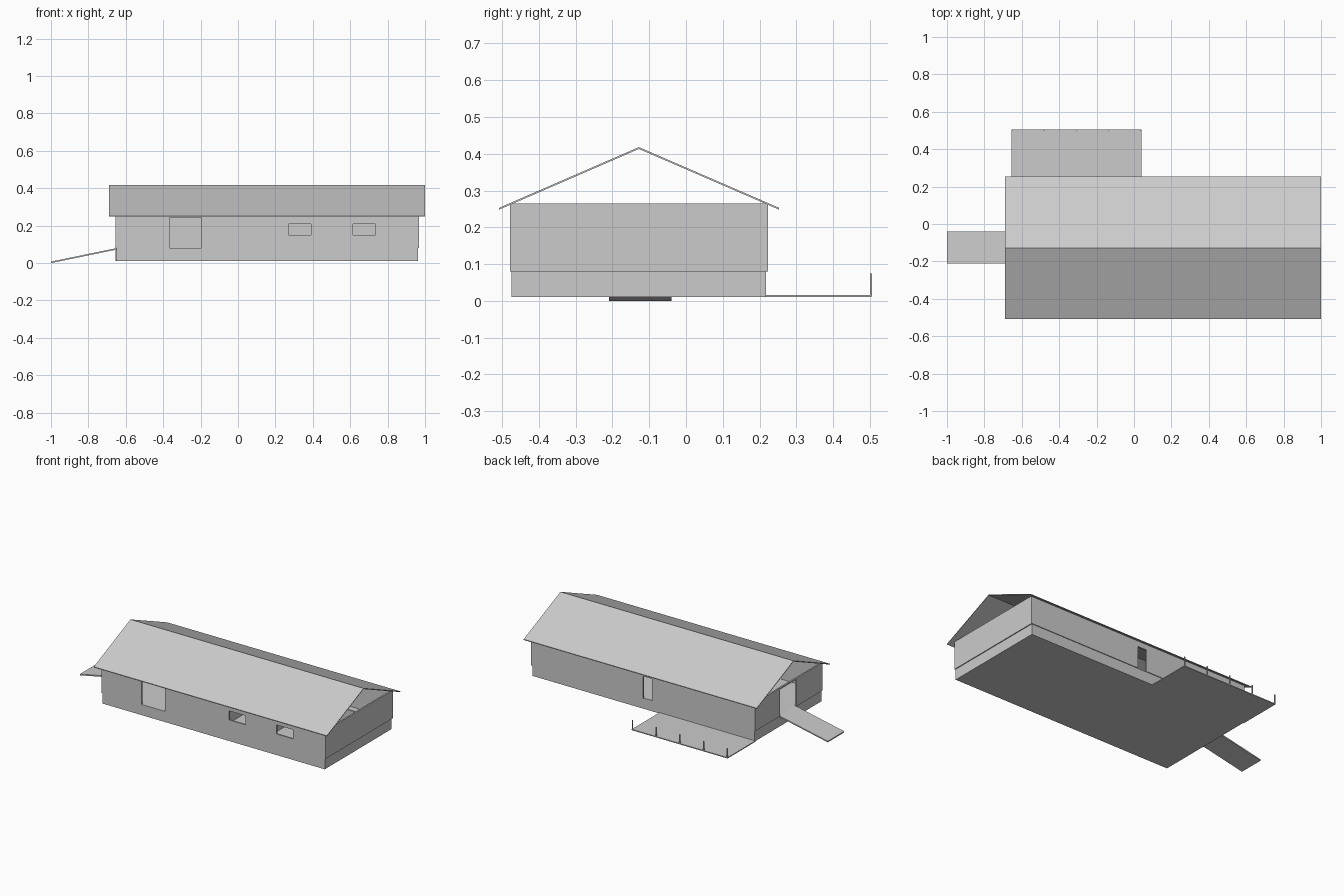
import bpy
import bmesh
from mathutils import Vector

if "Cube" in bpy.data.objects:
    bpy.data.objects.remove(bpy.data.objects["Cube"], do_unlink=True)

grey = bpy.data.materials.new("plain grey")
grey.use_nodes = True
colour = (0.6, 0.6, 0.6, 1)
grey.diffuse_color = colour
grey.node_tree.nodes["Principled BSDF"].inputs["Base Color"].default_value = colour


def finish(name, bm):
    bmesh.ops.recalc_face_normals(bm, faces=bm.faces)
    mesh = bpy.data.meshes.new(name)
    bm.to_mesh(mesh)
    bm.free()
    mesh.materials.append(grey)
    obj = bpy.data.objects.new(name, mesh)
    bpy.context.scene.collection.objects.link(obj)
    return obj


def box(name, x, y, z):
    """Box from (min, max) ranges on each axis."""
    bm = bmesh.new()
    bmesh.ops.create_cube(bm, size=1)
    ranges = (x, y, z)
    for v in bm.verts:
        v.co = Vector([(r[0] + r[1]) / 2 + c * (r[1] - r[0]) for r, c in zip(ranges, v.co)])
    return finish(name, bm)


def prism(name, profile, axis_range):
    """Closed profile in the y-z plane, extruded along x."""
    bm = bmesh.new()
    face = bm.faces.new([bm.verts.new((axis_range[0], y, z)) for y, z in profile])
    new = bmesh.ops.extrude_face_region(bm, geom=[face])["geom"]
    for v in new:
        if isinstance(v, bmesh.types.BMVert):
            v.co.x = axis_range[1]
    return finish(name, bm)


def cut(target, cutter):
    mod = target.modifiers.new("opening", "BOOLEAN")
    mod.operation = "DIFFERENCE"
    mod.solver = "EXACT"
    mod.object = cutter
    bpy.context.view_layer.objects.active = target
    bpy.ops.object.modifier_apply(modifier=mod.name)
    bpy.data.objects.remove(cutter, do_unlink=True)


FLOOR, EAVE = 0.08, 0.265

# Raised base and its floor
box("floor_base", (-0.65, 0.962), (-0.475, 0.218), (0.01, FLOOR))

# Hollow outer walls, open at the top
walls = box("outer_walls", (-0.655, 0.968), (-0.479, 0.223), (FLOOR, EAVE))
cut(walls, box("room_cutter", (-0.645, 0.958), (-0.469, 0.213), (0, 1)))

# Front opening, two front windows, back door and ramp entrance
front, back = (-0.55, -0.4), (0.15, 0.3)
openings = [
    ((-0.365, -0.195), front, (0, 0.245)),
    ((0.27, 0.39), front, (0.15, 0.21)),
    ((0.615, 0.735), front, (0.15, 0.21)),
    ((0.09, 0.155), back, (0, 0.225)),
    ((-0.7, -0.6), (-0.21, -0.04), (0, 0.255)),
]
for x, y, z in openings:
    cut(walls, box("opening_cutter", x, y, z))

# Inner partitions
rooms = (FLOOR, EAVE - 0.005)
box("long_partition", (0.2, 0.958), (-0.15, -0.14), rooms)
for i, x in enumerate((0.2, 0.5, 0.8)):
    box(f"front_partition_{i + 1}", (x, x + 0.01), (-0.469, -0.15), rooms)
box("back_partition", (0.5, 0.51), (-0.14, 0.213), rooms)

# Thin gable roof with open ends
ridge, left, right = (-0.128, 0.418), (-0.508, 0.253), (0.253, 0.253)
under = [(y, z - 0.005) for y, z in (right, ridge, left)]
prism("gable_roof", [left, ridge, right] + under, (-0.69, 1.0))

# Sloping entrance ramp
ramp = box("entrance_ramp", (-1.0, -0.65), (-0.21, -0.04), (0, 0.008))
for v in ramp.data.vertices:
    if v.co.x > -0.8:
        v.co.z += FLOOR - 0.008

# Back deck with a row of posts
box("back_deck", (-0.655, 0.04), (0.217, 0.505), (0.01, 0.016))
for i in range(5):
    x = -0.652 + i * 0.172
    box(f"deck_post_{i + 1}", (x - 0.003, x + 0.003), (0.5, 0.506), (0.012, 0.075))
